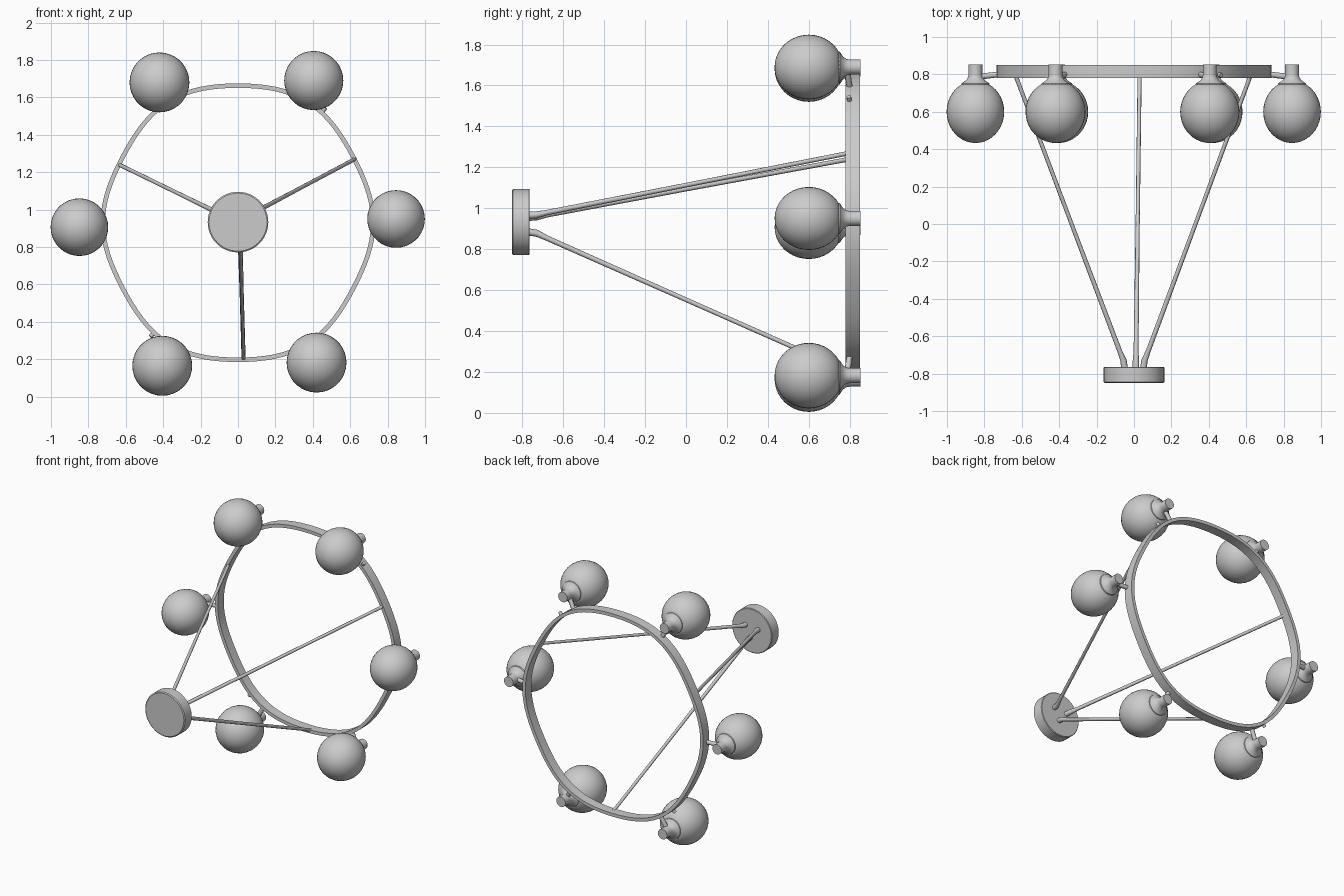
import bpy, bmesh
from math import sin, cos, pi, hypot, atan2

if "Cube" in bpy.data.objects:
    bpy.data.objects.remove(bpy.data.objects["Cube"])

CZ = 0.93  # height of the fixture axis


def finish(name, bm, angle=0.6):
    bmesh.ops.recalc_face_normals(bm, faces=bm.faces)
    me = bpy.data.meshes.new(name)
    bm.to_mesh(me)
    bm.free()
    ob = bpy.data.objects.new(name, me)
    bpy.context.collection.objects.link(ob)
    bpy.ops.object.select_all(action='DESELECT')
    bpy.context.view_layer.objects.active = ob
    ob.select_set(True)
    bpy.ops.object.shade_smooth_by_angle(angle=angle)
    return ob


def lathe(name, profile, x, z, segs=36):
    """Capped solid turned around the y axis; profile is (radius, y)."""
    bm = bmesh.new()
    rings = [[bm.verts.new((x + r * cos(2 * pi * i / segs), y,
                            z + r * sin(2 * pi * i / segs)))
              for i in range(segs)] for r, y in profile]
    for a, b in zip(rings, rings[1:]):
        for i in range(segs):
            j = (i + 1) % segs
            bm.faces.new((a[i], a[j], b[j], b[i]))
    bm.faces.new(rings[0])
    bm.faces.new(rings[-1])
    return finish(name, bm)


def rod(name, pts):
    """Round rod through (x, y, z, radius) points."""
    cu = bpy.data.curves.new(name, 'CURVE')
    cu.dimensions = '3D'
    cu.bevel_depth = 1.0
    cu.bevel_resolution = 2
    cu.use_fill_caps = True
    sp = cu.splines.new('POLY')
    sp.points.add(len(pts) - 1)
    for p, (x, y, z, r) in zip(sp.points, pts):
        p.co = (x, y, z, 1)
        p.radius = r
    ob = bpy.data.objects.new(name, cu)
    bpy.context.collection.objects.link(ob)
    return ob


def ring_radius(t):
    """Outer radius of the slightly uneven hand-bent hoop."""
    return 0.74 - 0.0157 * cos(2 * t) + 0.0107 * cos(6 * t)


# Hoop: flat band with rectangular section
bm = bmesh.new()
N = 96
loops = []
for i in range(N):
    t = 2 * pi * i / N
    R = ring_radius(t)
    loops.append([bm.verts.new((r * cos(t), y, CZ + r * sin(t)))
                  for r, y in ((R, 0.78), (R, 0.85), (R - 0.024, 0.85), (R - 0.024, 0.78))])
for i in range(N):
    a, b = loops[i], loops[(i + 1) % N]
    for k in range(4):
        bm.faces.new((a[k], a[(k + 1) % 4], b[(k + 1) % 4], b[k]))
finish("hoop", bm)

# Mounting disc
lathe("mounting_disc", [(0.155, -0.85), (0.162, -0.845), (0.162, -0.768), (0.158, -0.764)],
      0, 0.933, 48)

# Three stays from the disc to the hoop
for i, (x0, z0, x1, z1) in enumerate([(-0.05, 0.955, -0.635, 1.24),
                                      (0.05, 0.965, 0.625, 1.27),
                                      (0.01, 0.885, 0.03, 0.20)]):
    pts = []
    for y, f, r in ((-0.78, 0, 0.018), (-0.73, 0.01, 0.017), (-0.68, 0.045, 0.013),
                    (0.0, 0.485, 0.011), (0.76, 0.975, 0.011), (0.80, 1, 0.012)):
        pts.append((x0 + (x1 - x0) * f, y, z0 + (z1 - z0) * f, r))
    rod(f"stay_{i + 1}", pts)

# Globes with flared collar and socket, each held to the hoop by a short arm
globes = [(-0.42, 1.68, 0.16), (0.405, 1.69, 0.158), (-0.848, 0.906, 0.154),
          (0.845, 0.95, 0.154), (-0.405, 0.165, 0.16), (0.42, 0.182, 0.16)]
for n, (x, z, r) in enumerate(globes, 1):
    prof = [(max(r * sin(pi * k / 20), 0.001), 0.60 - 0.167 * cos(pi * k / 20))
            for k in range(18)]
    lathe(f"globe_{n}", prof, x, z)
    lathe(f"socket_{n}", [(0.078, 0.738), (0.074, 0.752), (0.05, 0.768), (0.039, 0.785),
                          (0.037, 0.80), (0.037, 0.852)], x, z, 24)
    t = atan2(z - CZ, x)
    R = ring_radius(t) - 0.012
    rod(f"arm_{n}", [(x, 0.785, z, 0.016), (R * cos(t), 0.80, CZ + R * sin(t), 0.015)])

# Small fixing nubs outside the hoop
for n, (x, z) in enumerate([(0.468, 1.545), (-0.468, 0.32)], 1):
    d = hypot(x, z - CZ)
    k = (d - 0.03) / d
    rod(f"nub_{n}", [(x * k, 0.80, CZ + (z - CZ) * k, 0.012), (x, 0.795, z, 0.012)])
